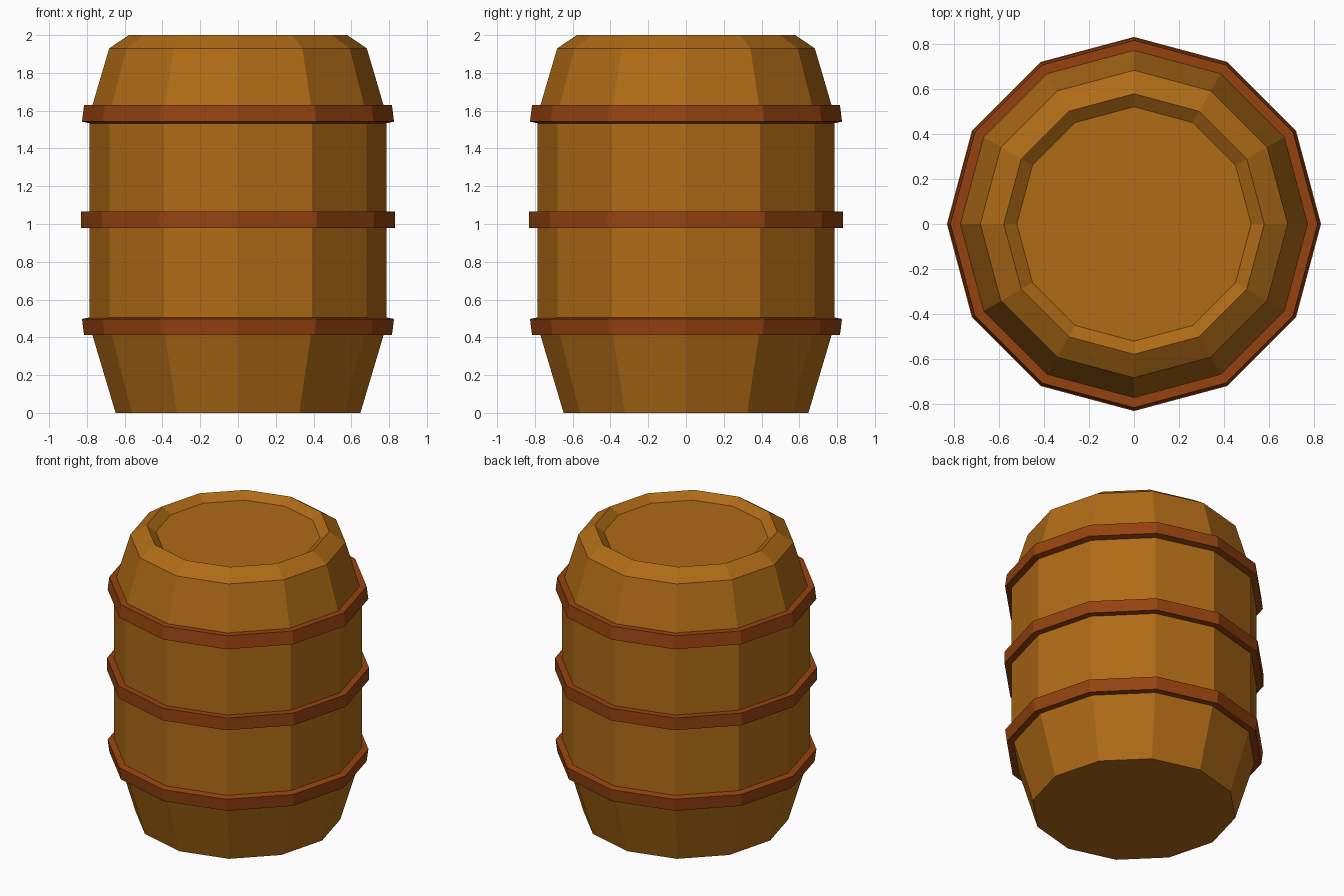
import bpy, bmesh
from math import cos, sin, pi

if "Cube" in bpy.data.objects:
    bpy.data.objects.remove(bpy.data.objects["Cube"])

SIDES = 12


def material(name, rgb):
    m = bpy.data.materials.new(name)
    m.diffuse_color = (*rgb, 1)
    m.use_nodes = True
    m.node_tree.nodes["Principled BSDF"].inputs["Base Color"].default_value = m.diffuse_color
    return m


def lathe(name, profile, mat, caps=False, closed=False):
    """Revolve (radius, z) points around z; optionally cap the ends or close the profile."""
    bm = bmesh.new()
    rings = [[bm.verts.new((r * cos(2 * pi * i / SIDES), r * sin(2 * pi * i / SIDES), z))
              for i in range(SIDES)] for r, z in profile]
    pairs = list(zip(rings, rings[1:]))
    if closed:
        pairs.append((rings[-1], rings[0]))
    for a, b in pairs:
        for i in range(SIDES):
            j = (i + 1) % SIDES
            bm.faces.new((a[i], a[j], b[j], b[i]))
    if caps:
        bm.faces.new(rings[0][::-1])
        bm.faces.new(rings[-1])
    bmesh.ops.recalc_face_normals(bm, faces=bm.faces)
    mesh = bpy.data.meshes.new(name)
    bm.to_mesh(mesh)
    bm.free()
    mesh.materials.append(mat)
    obj = bpy.data.objects.new(name, mesh)
    bpy.context.collection.objects.link(obj)
    return obj


wood = material("wood", (0.43, 0.147, 0.008))
rust = material("rusty_hoop", (0.30, 0.055, 0.005))

# Barrel body with chamfered rim and shallow recessed lid
lathe("barrel_body", [(0.648, 0), (0.785, 0.46), (0.785, 1.58), (0.682, 1.93),
                      (0.578, 2.0), (0.52, 1.955)], wood, caps=True)

# Hoops: outer ones lean with the body taper
lathe("lower_hoop", [(0.768, 0.412), (0.815, 0.412), (0.826, 0.497), (0.78, 0.507)],
      rust, closed=True)
lathe("middle_hoop", [(0.78, 0.98), (0.83, 0.98), (0.83, 1.065), (0.78, 1.065)],
      rust, closed=True)
lathe("upper_hoop", [(0.78, 1.532), (0.826, 1.542), (0.815, 1.63), (0.765, 1.63)],
      rust, closed=True)
